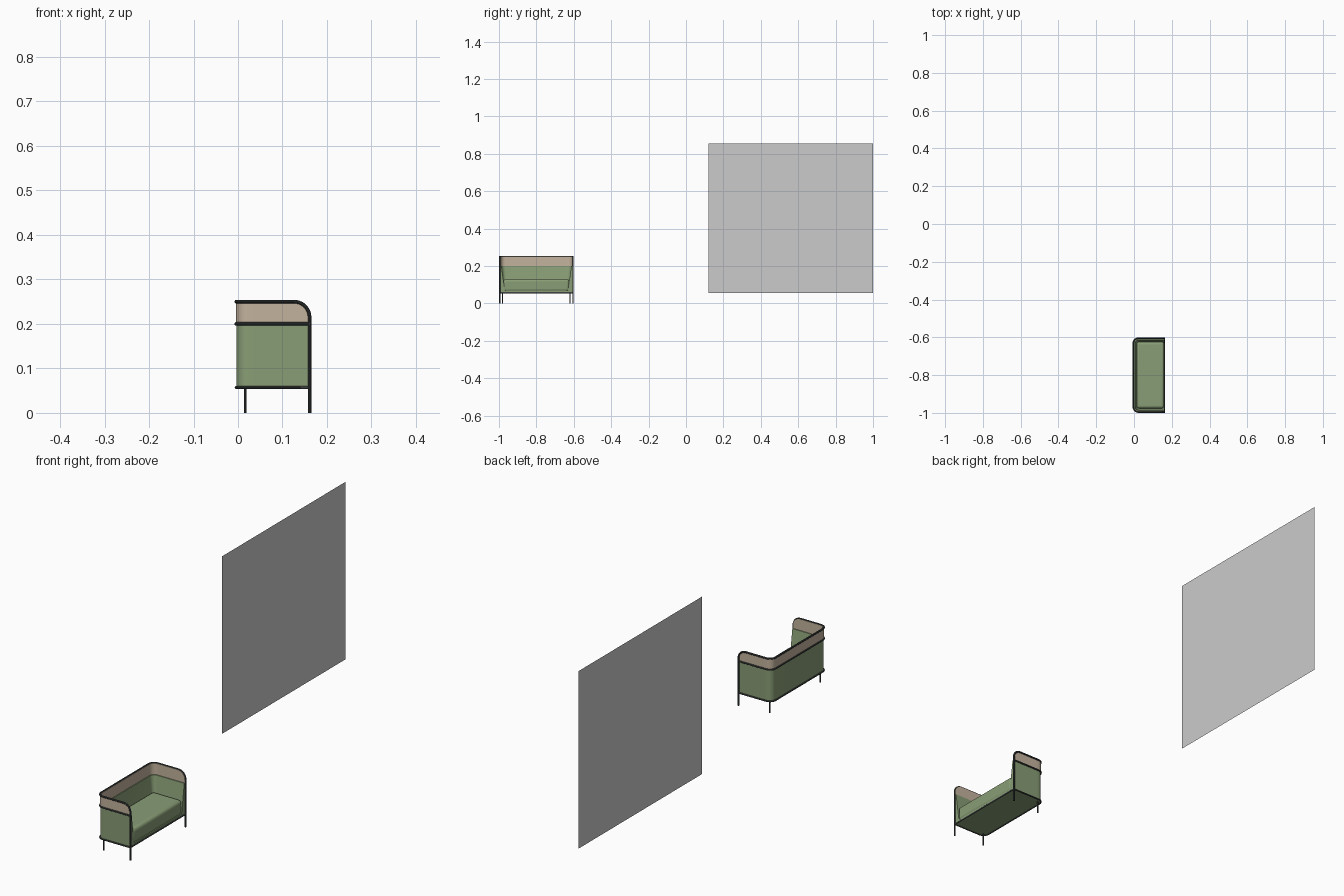
import bpy, bmesh, math

if "Cube" in bpy.data.objects:
    bpy.data.objects.remove(bpy.data.objects["Cube"])

CY = -0.8          # sofa centre along y
XF, XB, H = 0.161, -0.004, 0.196   # front x, back x, half width of the frame line


def material(name, rgb):
    m = bpy.data.materials.new(name)
    m.diffuse_color = (*rgb, 1)
    m.use_nodes = True
    m.node_tree.nodes["Principled BSDF"].inputs["Base Color"].default_value = m.diffuse_color
    return m


GREEN = material("green_fabric", (0.25, 0.34, 0.18))
TAN = material("tan_fabric", (0.55, 0.45, 0.34))
DARK = material("dark_metal", (0.045, 0.05, 0.05))


def u_path(inset=0.0, r=0.028, n=8):
    """U-shaped plan outline, open towards +x, with rounded back corners."""
    r = max(r - inset * 0.7, 0.006)
    h, xb = H - inset, XB + inset
    pts = [(XF - (XF - xb - r) * k / 12, CY - h) for k in range(12)]
    for s, a0 in ((-1, 270), (1, 180)):
        for k in range(n + 1):
            a = math.radians(a0 - 90 * k / n)
            pts.append((xb + r + r * math.cos(a), CY + s * (h - r) + r * math.sin(a)))
    return pts + [(x, 2 * CY - y) for x, y in pts[11::-1]]


def mesh_object(name, verts, faces, mat=None):
    me = bpy.data.meshes.new(name)
    bm = bmesh.new()
    vs = [bm.verts.new(v) for v in verts]
    for f in faces:
        bm.faces.new([vs[i] for i in f])
    bmesh.ops.recalc_face_normals(bm, faces=bm.faces)
    bm.to_mesh(me)
    bm.free()
    ob = bpy.data.objects.new(name, me)
    bpy.context.collection.objects.link(ob)
    if mat:
        me.materials.append(mat)
    return ob


def smooth(ob):
    bpy.ops.object.select_all(action='DESELECT')
    ob.select_set(True)
    bpy.context.view_layer.objects.active = ob
    bpy.ops.object.shade_smooth_by_angle(angle=math.radians(35))


def loft(name, rings, mat):
    """Skin closed sections along a path and cap both ends."""
    m = len(rings[0])
    verts = [v for ring in rings for v in ring]
    faces = [(i * m + j, i * m + (j + 1) % m, (i + 1) * m + (j + 1) % m, (i + 1) * m + j)
             for i in range(len(rings) - 1) for j in range(m)]
    faces += [tuple(range(m)), tuple((len(rings) - 1) * m + j for j in range(m))]
    ob = mesh_object(name, verts, faces, mat)
    smooth(ob)
    return ob


def tube(name, pts, radius, cyclic=False):
    cu = bpy.data.curves.new(name, 'CURVE')
    cu.dimensions = '3D'
    cu.bevel_depth = radius
    cu.bevel_resolution = 3
    cu.use_fill_caps = True
    sp = cu.splines.new('POLY')
    sp.points.add(len(pts) - 1)
    for p, c in zip(sp.points, pts):
        p.co = (*c, 1)
    sp.use_cyclic_u = cyclic
    cu.materials.append(DARK)
    ob = bpy.data.objects.new(name, cu)
    bpy.context.collection.objects.link(ob)
    bpy.ops.object.select_all(action='DESELECT')
    ob.select_set(True)
    bpy.context.view_layer.objects.active = ob
    bpy.ops.object.convert(target='MESH')
    smooth(bpy.context.object)


# Upholstered shell, thicker towards the bottom
profile = [(0.001, 0.058), (0.001, 0.2), (0.009, 0.2), (0.013, 0.17), (0.02, 0.12), (0.029, 0.06)]
paths = [u_path(i) for i, z in profile]
loft("padded_shell", [[(*p[k], z) for p, (i, z) in zip(paths, profile)]
                      for k in range(len(paths[0]))], GREEN)

# Front curve of the top rail and the matching height of the tan band
RAD, ZT = 0.035, 0.25


def top_z(x):
    d = x - (XF - RAD)
    return ZT if d <= 0 else ZT - RAD + math.sqrt(max(RAD * RAD - d * d, 0))


outer, inner = u_path(0.0), u_path(0.005)
keep = [k for k in range(len(outer))]
arc_x = [XF - RAD + RAD * math.sin(math.radians(a)) for a in range(90, -1, -10)]


def with_arc(path):
    """Replace the straight front ends with points following the rounded corner."""
    y0 = path[0][1]
    mid = [p for p in path if p[0] < XF - RAD - 0.001]
    return [(x, y0) for x in arc_x] + mid + [(x, 2 * CY - y0) for x in arc_x[::-1]]


inner = [p for p in inner]
a, b = with_arc(outer), with_arc(inner)
loft("tan_band", [[(*p, 0.2), (*p, top_z(p[0])), (*q, top_z(p[0])), (*q, 0.2)]
                  for p, q in zip(a, b)], TAN)

# Base board
base = u_path(0.002)
loft("base_board", [[(*p, z) for p in base] for z in (0.056, 0.068)], GREEN)

# Seat cushion
x0, x1, w, z0, z1 = 0.012, 0.16, 0.176, 0.064, 0.13
seat = loft("seat_cushion", [[(x0, CY - w, z), (x1, CY - w, z), (x1, CY + w, z), (x0, CY + w, z)]
                             for z in (z0, z1)], GREEN)
bev = seat.modifiers.new("soft_edges", 'BEVEL')
bev.width, bev.segments = 0.014, 4
smooth(seat)

# Metal frame: front legs flow into the top rail
R = 0.004
left = [(XF, CY - H, 0)] + [(x, CY - H, top_z(x)) for x in arc_x]
right = [(x, 2 * CY - y, z) for x, y, z in left[::-1]]
middle = [(*p, ZT) for p in outer if p[0] < XF - RAD - 0.001]
tube("top_rail_and_front_legs", left + middle + right, R)
tube("middle_rail", [(*p, 0.2) for p in outer], R)
tube("bottom_rail", [(*p, 0.057) for p in outer], 0.0035, True)
for s, side in ((-1, "left"), (1, "right")):
    tube("back_leg_" + side, [(0.016, CY + s * 0.18, 0), (0.016, CY + s * 0.18, 0.058)], 0.003)

# Separate upright flat panel
mesh_object("upright_panel", [(-0.165, 0.12, 0.055), (-0.165, 1, 0.055),
                              (-0.165, 1, 0.855), (-0.165, 0.12, 0.855)], [(0, 1, 2, 3)])
